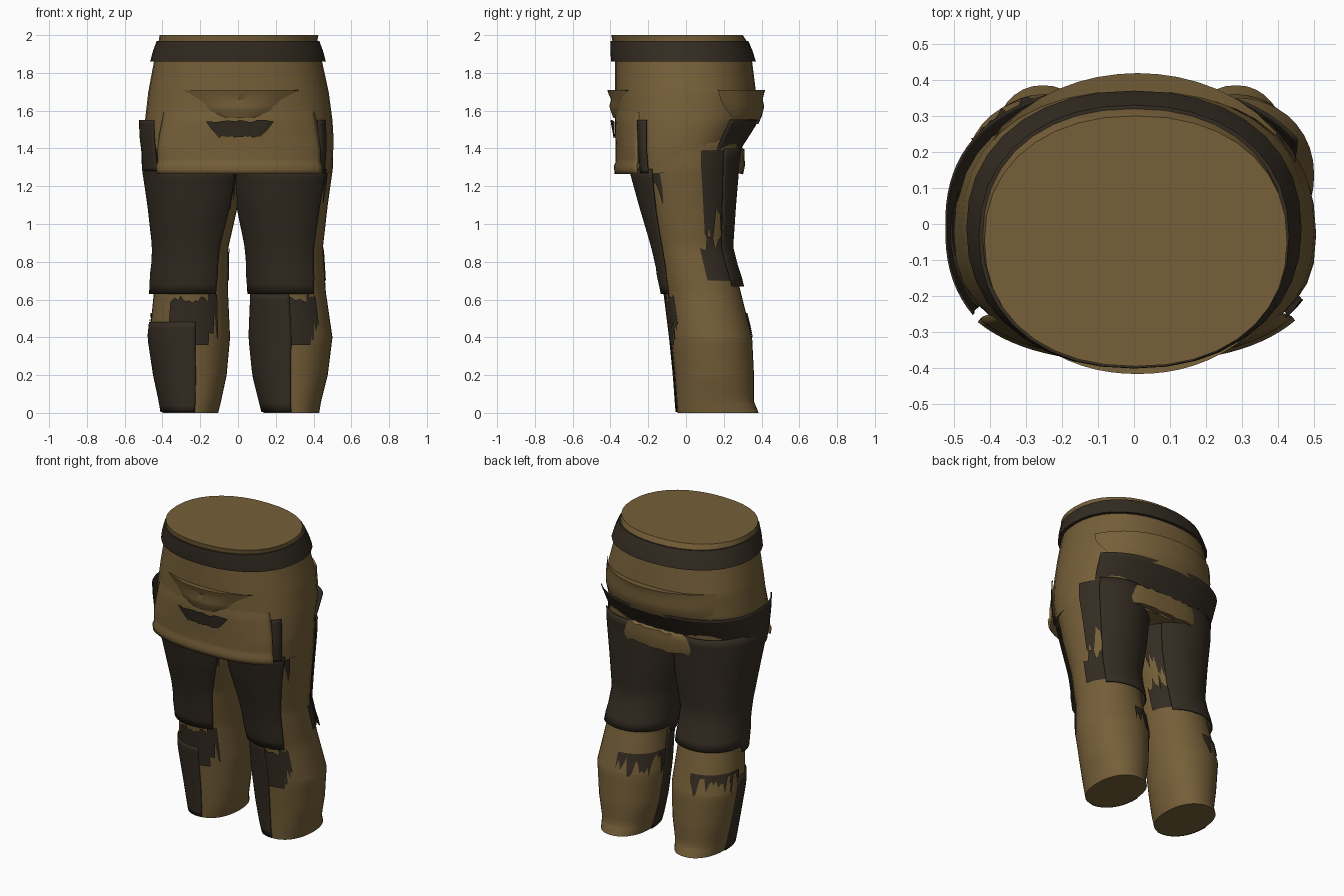
import bpy, math, random

if "Cube" in bpy.data.objects:
    bpy.data.objects.remove(bpy.data.objects["Cube"])

random.seed(4)


def material(name, rgb):
    m = bpy.data.materials.new(name)
    m.diffuse_color = (*rgb, 1)
    m.use_nodes = True
    m.node_tree.nodes["Principled BSDF"].inputs["Base Color"].default_value = m.diffuse_color
    return m


BROWN = material("brown cloth", (0.180, 0.115, 0.040))
DARK = material("dark leather", (0.034, 0.025, 0.016))

# Profiles: z, min x, max x, min y, max y, squareness
RIGHT_LEG = [(0, .135, .43, -.045, .385, 2.2), (.06, .12, .44, -.05, .36, 2.2),
             (.2, .085, .475, -.06, .36, 2.1), (.4, .065, .50, -.08, .35, 2.1),
             (.64, .075, .465, -.11, .29, 2.1), (.88, .055, .45, -.165, .23, 2.1),
             (1.1, .01, .475, -.23, .245, 2.1), (1.3, -.02, .503, -.285, .262, 2),
             (1.42, -.02, .503, -.315, .275, 2), (1.56, .0, .45, -.30, .28, 2)]
LEFT_LEG = [(0, -.40, -.105, -.045, .385, 2.2), (.06, -.41, -.09, -.05, .36, 2.2),
            (.2, -.44, -.06, -.06, .36, 2.1), (.4, -.47, -.042, -.08, .35, 2.1),
            (.64, -.445, -.053, -.11, .29, 2.1), (.88, -.435, -.05, -.165, .23, 2.1),
            (1.1, -.46, .0, -.23, .245, 2.1), (1.3, -.49, .02, -.285, .262, 2),
            (1.42, -.49, .02, -.315, .275, 2), (1.56, -.45, .0, -.30, .28, 2)]
HIPS = [(1.27, -.485, .495, -.332, .26, 2.4), (1.4, -.50, .505, -.348, .278, 2.45),
        (1.47, -.50, .505, -.36, .315, 2.4), (1.55, -.492, .50, -.372, .355, 2.4),
        (1.7, -.475, .48, -.375, .37, 2.3), (1.86, -.445, .445, -.376, .35, 2.2),
        (1.97, -.42, .42, -.39, .32, 2.2), (2.0, -.415, .425, -.395, .30, 2.2)]


def lerp_table(table, z):
    if z <= table[0][0]:
        return table[0][1:]
    for p, q in zip(table, table[1:]):
        if z <= q[0]:
            t = (z - p[0]) / (q[0] - p[0])
            return tuple(a + (b - a) * t for a, b in zip(p[1:], q[1:]))
    return table[-1][1:]


def on_profile(table, deg, z, off=0.0):
    x0, x1, y0, y1, n = lerp_table(table, z)
    c, s = math.cos(math.radians(deg)), math.sin(math.radians(deg))
    x = (x0 + x1) / 2 + ((x1 - x0) / 2 + off) * math.copysign(abs(c) ** (2 / n), c)
    y = (y0 + y1) / 2 + ((y1 - y0) / 2 + off) * math.copysign(abs(s) ** (2 / n), s)
    return (x, y, z)


def sheet(name, rows, mat, wrap=False, caps=False):
    """Quad surface through rows of points, rows running upwards."""
    w = len(rows[0])
    verts = [p for r in rows for p in r]
    faces = []
    for i in range(len(rows) - 1):
        for j in range(w if wrap else w - 1):
            k = (j + 1) % w
            faces.append((i * w + j, i * w + k, (i + 1) * w + k, (i + 1) * w + j))
    if caps:
        faces.append(tuple(reversed(range(w))))
        faces.append(tuple(range((len(rows) - 1) * w, len(rows) * w)))
    me = bpy.data.meshes.new(name)
    me.from_pydata(verts, [], faces)
    me.materials.append(mat)
    ob = bpy.data.objects.new(name, me)
    bpy.context.collection.objects.link(ob)
    bpy.context.view_layer.objects.active = ob
    ob.select_set(True)
    bpy.ops.object.shade_smooth_by_angle(angle=math.radians(40))
    ob.select_set(False)
    return ob


def body(name, table, mat, step=0.05):
    z0, z1 = table[0][0], table[-1][0]
    n = round((z1 - z0) / step)
    zs = sorted({round(z0 + (z1 - z0) * i / n, 3) for i in range(n + 1)} | {p[0] for p in table})
    sheet(name, [[on_profile(table, a, z) for a in range(0, 360, 10)] for z in zs],
          mat, wrap=True, caps=True)


def shell(name, table, a0, a1, lo, hi, off, mat, n=14, step=4, skew=0):
    """Plate following a profile; lo, hi and off may depend on angle or height.
    skew swings the far edge by that many degrees per unit of height."""
    f = lambda v, t: v(t) if callable(v) else v
    m = max(2, round((a1 - a0) / step))
    angs = [a0 + (a1 - a0) * j / m for j in range(m + 1)]
    lows, highs = [f(lo, a) for a in angs], [f(hi, a) for a in angs]
    rows = []
    for i in range(n + 1):
        zs = [l + (h - l) * i / n for l, h in zip(lows, highs)]
        rows.append([on_profile(table, a + skew * (z - .64) * (j / m) ** 2, z, f(off, z))
                     for j, (a, z) in enumerate(zip(angs, zs))])
    return sheet(name, rows, mat)


def thicken(ob, t):
    mod = ob.modifiers.new("thickness", "SOLIDIFY")
    mod.thickness = t
    mod.offset = -1


def hip_patch(name, rows, side, mat, cols=16, rough=0.0, base=0.0, power=4):
    """Folded piece on the hips: rows of z, half width, bulge; side -1 front, 1 back."""
    out = []
    for z, hw, off in rows:
        x0, x1, y0, y1, n = lerp_table(HIPS, z)
        r = []
        for j in range(cols + 1):
            u = (2 * j / cols - 1) * -side
            x = u * hw
            y = (y0 + y1) / 2 + side * (y1 - y0) / 2 * (1 - abs(2 * x / (x1 - x0)) ** n) ** (1 / n)
            y += side * (base + off * (1 - abs(u) ** power))
            r.append((x + .01, y, z + random.uniform(-rough, rough)))
        out.append(r)
    return sheet(name, out, mat)


# Trousers
body("hips", HIPS, BROWN)
body("right_leg", RIGHT_LEG, BROWN)
body("left_leg", LEFT_LEG, BROWN)

# Belt with closed rims
belt = [(1.86, -.005), (1.86, .02), (1.915, .018), (1.97, .01), (1.97, -.01)]
sheet("belt", [[on_profile(HIPS, a, z, o) for a in range(0, 360, 10)] for z, o in belt],
      DARK, wrap=True)

ragged = lambda base, amp: (lambda a: base + random.uniform(-amp, amp))

for side, table in (("right", RIGHT_LEG), ("left", LEFT_LEG)):
    # Thigh guard wrapping front, one flank and back
    guard = shell(side + "_thigh_guard", table, 46, 306,
                  lambda a: .63 if a > 180 else .67,
                  lambda a: 1.29 if a > 215 else 1.40,
                  lambda z: .025 if z < .75 else .02, DARK, skew=28)
    thicken(guard, .006)
    # Torn leather beside the guard
    shell(side + "_torn_back_strip", table, 19, 50, ragged(1.0, .1), 1.39, .007, DARK, step=3)
    shell(side + "_torn_back_scrap", table, 10, 50, .70, ragged(.90, .05), .007, DARK, step=3)
    shell(side + "_torn_front_strip", table, 318, 332, ragged(1.18, .12), 1.39, .007, DARK, step=3)
    # Shin guard, knee patch and calf fringe
    right = side == "right"
    thicken(shell(side + "_shin_guard", table, 178, 270 if right else 277,
                  0.005, .64 if right else .48, .01, DARK), .006)
    shell(side + "_knee_patch", table, 240, 296, .36, ragged(.60, .02), .009, DARK)
    shell(side + "_knee_tatter", table, 295, 312, ragged(.47, .09), ragged(.62, .02), .007,
          DARK, step=3)
    shell(side + "_calf_fringe", table, 92, 180, ragged(.45, .07), .53, .007, DARK)

# Seat panel around the back and left flank, and a narrow right strip
thicken(shell("seat_panel", HIPS, 34, 214, 1.28, 1.55,
              lambda z: .014 + max(0, z - 1.4) * .12, DARK), .006)
thicken(shell("right_hip_strip", HIPS, 322, 332, 1.27, 1.55, .014, DARK), .006)

# Front flap with a rolled lower hem
flap_off = lambda z: .046 if z < 1.31 else max(-.008, .036 - (z - 1.31) * .13)
thicken(shell("front_flap", HIPS, 219, 322, 1.265, 1.64, flap_off, BROWN, n=18), .012)

# Front pocket fold and the dark opening beneath it
hip_patch("front_pocket", [(1.56, .08, .012), (1.60, .16, .026), (1.625, .18, .032),
                           (1.66, .22, .022), (1.695, .29, .038), (1.71, .31, .041),
                           (1.705, .31, -.01)], -1, BROWN, power=2)
hip_patch("pocket_opening", [(1.46, .11, .004), (1.50, .15, .004), (1.545, .18, .006)],
          -1, DARK, rough=.006, base=.022)

# Back ledge and lower back pouch
hip_patch("back_ledge", [(1.53, .36, .034), (1.57, .40, .04), (1.62, .43, .048),
                         (1.66, .44, .036), (1.71, .44, .046), (1.705, .44, -.01)],
          1, BROWN, base=.004, power=1.6)
hip_patch("back_pouch", [(1.272, .33, -.02), (1.27, .34, .018), (1.31, .35, .020),
                         (1.36, .33, .012), (1.39, .29, .006), (1.41, .26, -.03)],
          1, BROWN, rough=.008, base=.026)
